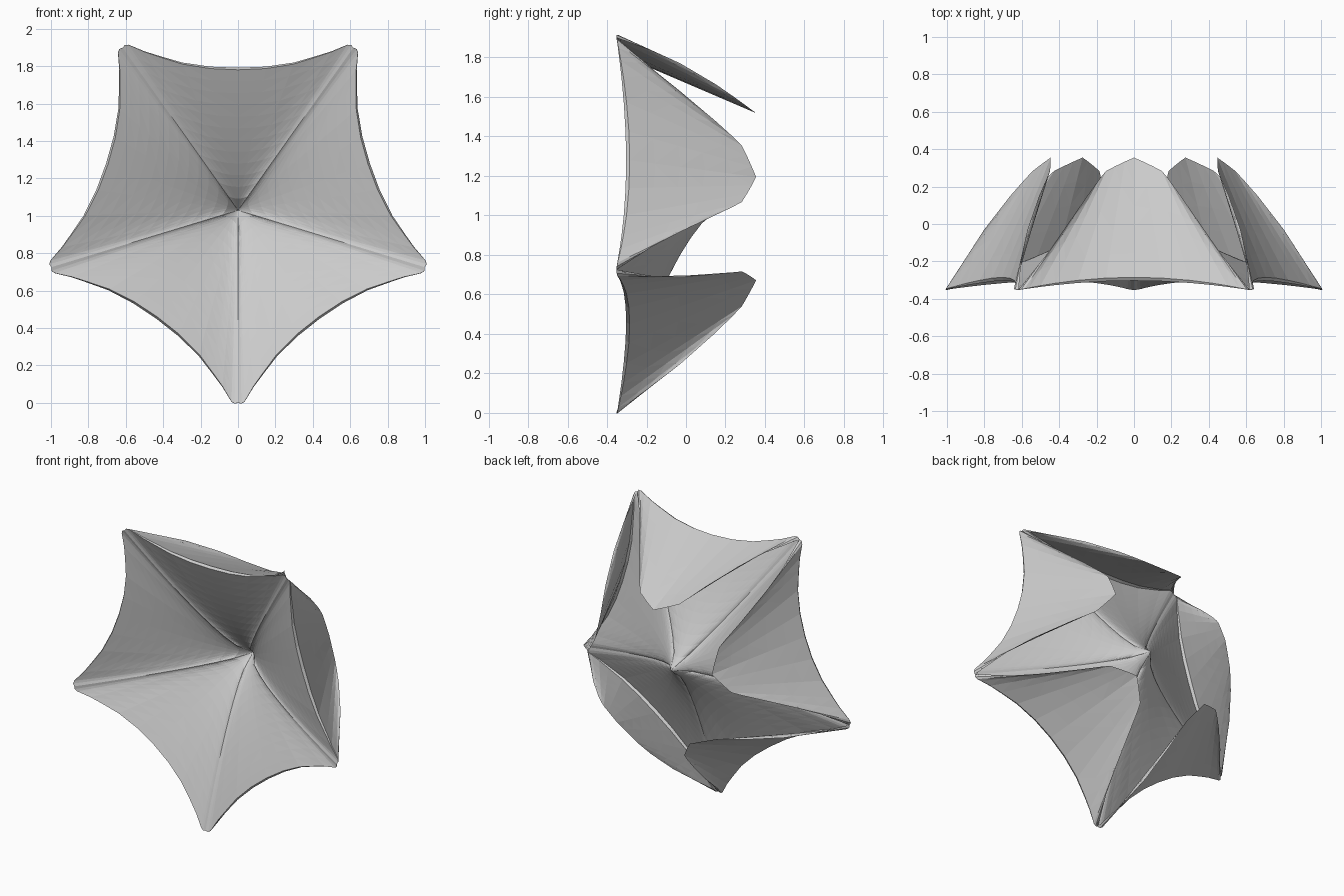
import bpy, bmesh
from math import sin, cos, pi, radians

if "Cube" in bpy.data.objects:
    bpy.data.objects.remove(bpy.data.objects["Cube"])

CENTRE_Z = 1.05      # height of the star's middle
PIT_Y = 0.165        # depth of the dish middle
HALF = 0.617         # half the distance between neighbouring tips
LIP = 0.018          # depth of the lip turning over the rim

# Half of one star side: (along the side, distance from the middle)
RIM = [(0, .742), (.15, .748), (.3, .77), (.42, .805), (.5, .83),
       (.56, .855), (.585, .865), (.605, .864), (HALF, .849)]
# Free edge of a back flap: (along the side, y)
FLAP = [(0, .355), (.05, .333), (.10, .309), (.15, .283), (.185, .24),
        (.25, .15), (.375, -.03), (.48, -.18), (HALF, -.35)]


def mirrored(half):
    return [(-t, v) for t, v in half[:0:-1]] + half


def place(k, t, n, y, drop=0):
    """Point of sector k from side-local coordinates."""
    a = radians(90 - 72 * k)
    return (n * cos(a) - t * sin(a), y, CENTRE_Z + n * sin(a) + t * cos(a) - drop)


def grid(bm, rows):
    """Skin a list of point rows with triangles."""
    vs = [[bm.verts.new(p) for p in row] for row in rows]
    m = len(rows[0])
    for r0, r1 in zip(vs, vs[1:]):
        for i in range(m - 1):
            if i < m // 2:
                tris = ((r0[i], r0[i + 1], r1[i]), (r0[i + 1], r1[i + 1], r1[i]))
            else:
                tris = ((r0[i], r0[i + 1], r1[i + 1]), (r0[i], r1[i + 1], r1[i]))
            for tri in tris:
                bm.faces.new(tri)


def finish(bm, name):
    bmesh.ops.remove_doubles(bm, verts=bm.verts, dist=0.0008)
    bmesh.ops.dissolve_degenerate(bm, edges=bm.edges, dist=0.0005)
    bmesh.ops.recalc_face_normals(bm, faces=bm.faces)
    me = bpy.data.meshes.new(name)
    bm.to_mesh(me)
    bm.free()
    bpy.context.collection.objects.link(bpy.data.objects.new(name, me))


rim = mirrored(RIM)
flap = mirrored(FLAP)
blend = [1 - (t / HALF) ** 2 for t, _ in rim]       # 1 mid-side, 0 at tips
rim_y = [-.353 + .05 * b for b in blend]
RINGS = 12

# Hollow star-shaped front, rounder along the arms
bm = bmesh.new()
for k in range(5):
    rows = []
    for j in range(RINGS + 1):
        s = j / RINGS
        row = []
        for (t, n), b, y in zip(rim, blend, rim_y):
            q = s * (1 - .015 * b)
            f = s ** (.63 + .12 * b)
            row.append(place(k, t * q, n * q, PIT_Y + (y - PIT_Y) * f, .02 * (1 - s)))
        rows.append(row)
    # narrow lip turning over the edge
    rows.append([place(k, t, n, y + LIP * b)
                 for (t, n), b, y in zip(rim, blend, rim_y)])
    grid(bm, rows)
finish(bm, "star_front")

# Five flaps folded inward behind the star, sides curled outward
bm = bmesh.new()
for k in range(5):
    rows = []
    for j in range(6):
        v = j / 5
        row = []
        for (t, n), b, y, (ft, fy) in zip(rim, blend, rim_y, flap):
            d = (.355 - fy) / .705
            fn = .468 + .381 * d + .045 * sin(pi * d)
            y0 = y + LIP * b
            row.append(place(k, t + (ft - t) * v, n + (fn - n) * v, y0 + (fy - y0) * v))
        rows.append(row)
    grid(bm, rows)
finish(bm, "back_flaps")
